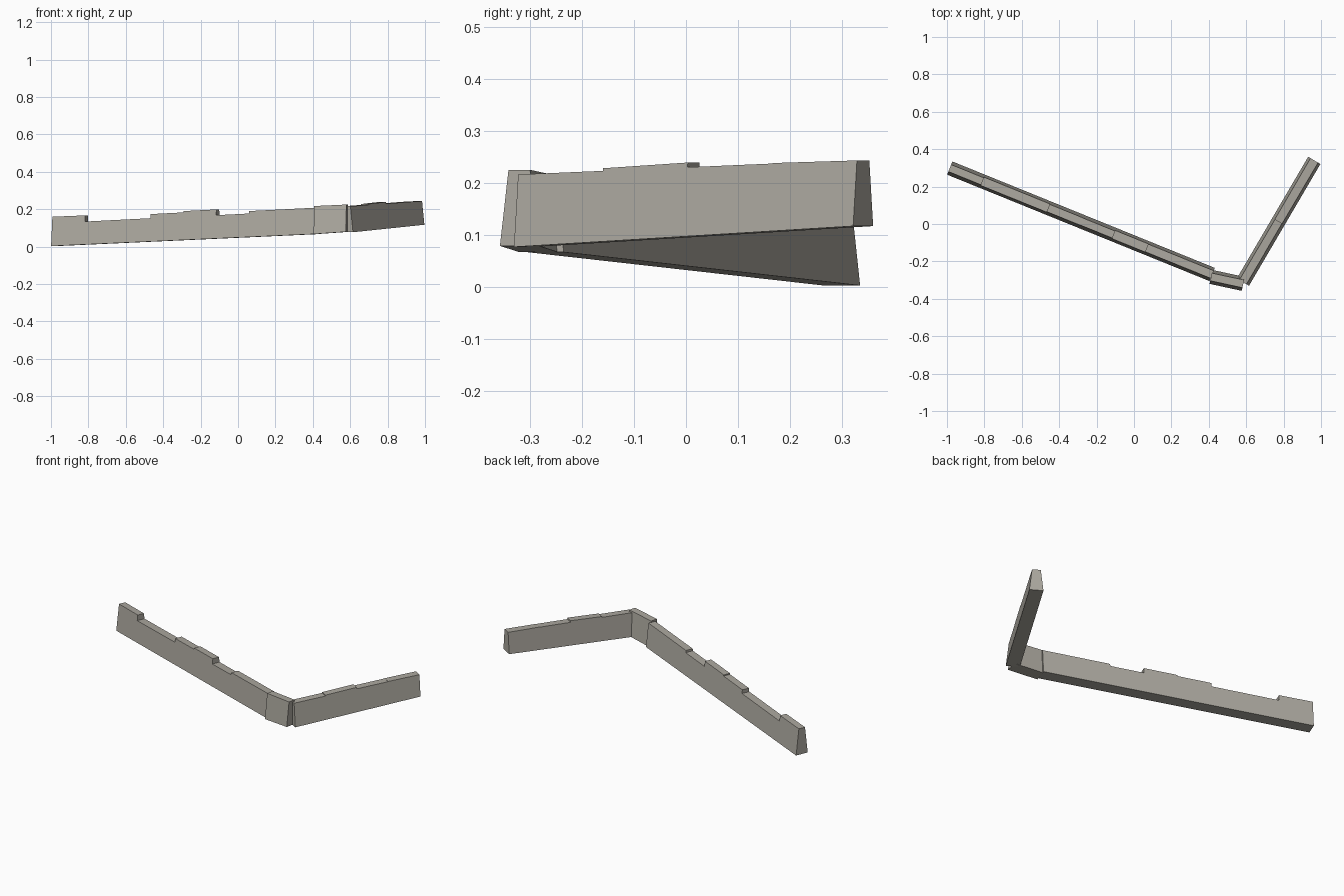
import bpy
import bmesh
from mathutils import Vector

cube = bpy.data.objects.get("Cube")
if cube:
    bpy.data.objects.remove(cube, do_unlink=True)

stone = bpy.data.materials.new("warm_grey_stone")
stone.use_nodes = True
colour = (0.41, 0.39, 0.345, 1)
stone.diffuse_color = colour
stone.node_tree.nodes["Principled BSDF"].inputs["Base Color"].default_value = colour

HALF_WIDTH = 0.038   # at the foot
BATTER = 0.115       # inward lean of each face per unit of height


def wall_block(name, start, end, top_start, top_end):
    """Tapered block on a sloping foot line, with its own sloping top."""
    a, b = Vector(start), Vector(end)
    along = (b - a).to_2d().normalized()
    side = Vector((-along.y, along.x, 0))
    bm = bmesh.new()
    rings = []
    for foot, top in ((a, top_start), (b, top_end)):
        upper = HALF_WIDTH - BATTER * (top - foot.z)
        crest = Vector((foot.x, foot.y, top))
        rings.append([bm.verts.new(p) for p in (
            foot - side * HALF_WIDTH, foot + side * HALF_WIDTH,
            crest + side * upper, crest - side * upper)])
    for ring in rings:
        bm.faces.new(ring)
    for i in range(4):
        j = (i + 1) % 4
        bm.faces.new((rings[0][i], rings[0][j], rings[1][j], rings[1][i]))
    bmesh.ops.recalc_face_normals(bm, faces=bm.faces)
    mesh = bpy.data.meshes.new(name)
    bm.to_mesh(mesh)
    bm.free()
    mesh.materials.append(stone)
    bpy.context.collection.objects.link(bpy.data.objects.new(name, mesh))


def wall_run(name, start, end, tops):
    """Row of equal blocks, one for each pair of top heights."""
    a, b = Vector(start), Vector(end)
    n = len(tops)
    for i, (t0, t1) in enumerate(tops):
        wall_block(f"{name}_{i + 1}", a.lerp(b, i / n), a.lerp(b, (i + 1) / n), t0, t1)


# Long wing with stepped crest
wall_run("long_wall_block", (-0.985, 0.299, 0.003), (0.418, -0.27, 0.067), [
    (0.160, 0.167), (0.134, 0.143), (0.143, 0.152), (0.174, 0.183),
    (0.190, 0.199), (0.168, 0.177), (0.190, 0.199), (0.199, 0.208)])

# Short block turning the corner
wall_run("corner_block", (0.412, -0.283, 0.067), (0.584, -0.32, 0.079),
         [(0.217, 0.225)])

# Short wing
wall_run("short_wall_block", (0.582, -0.311, 0.077), (0.964, 0.340, 0.117), [
    (0.216, 0.223), (0.228, 0.239), (0.230, 0.237), (0.238, 0.243)])
